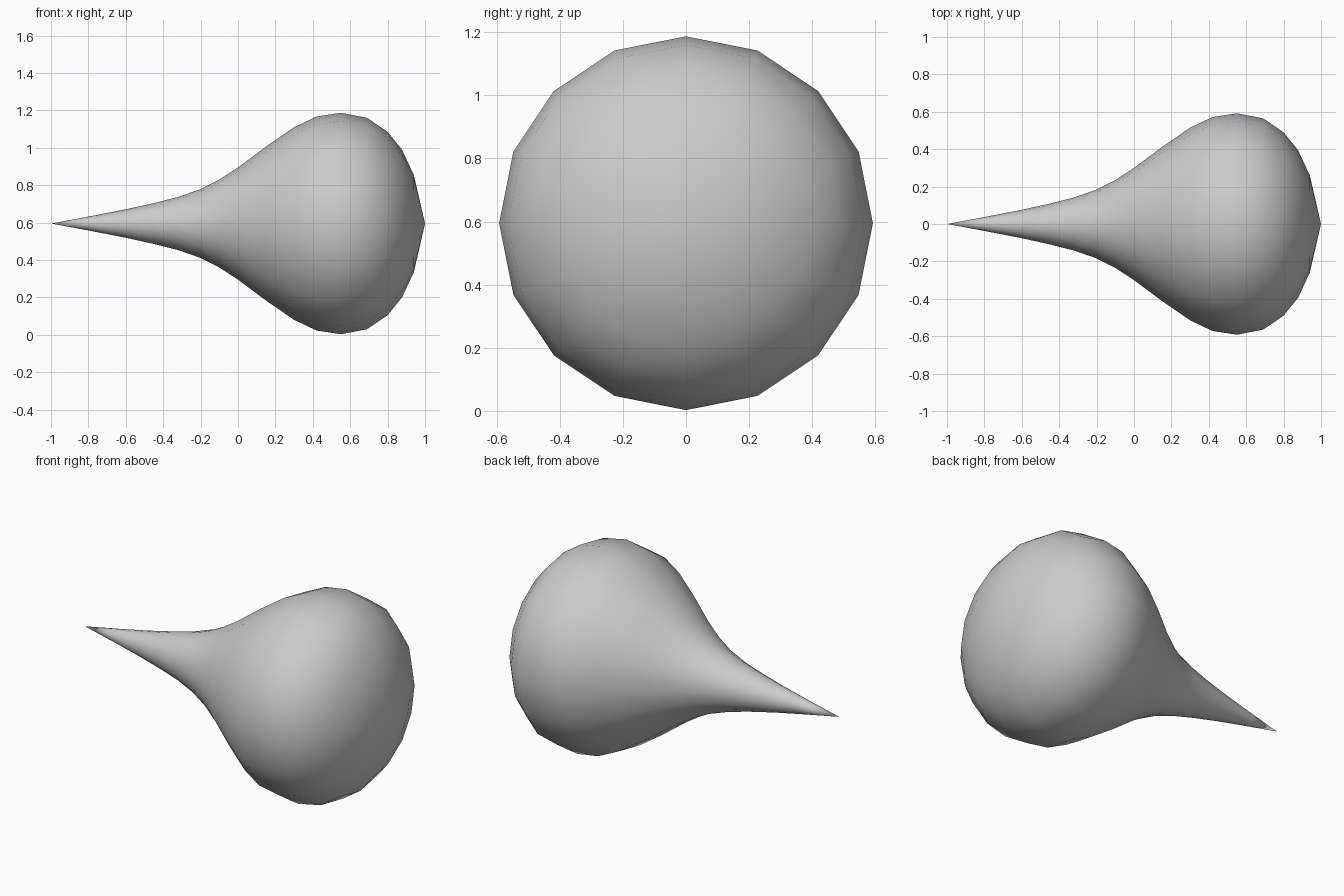
import bpy, bmesh
from math import sin, cos, pi

if "Cube" in bpy.data.objects:
    bpy.data.objects.remove(bpy.data.objects["Cube"])

SIDES = 16
# profile: (x along the axis, radius), blunt end to pointed end
PROFILE = [(0.94, 0.26), (0.877, 0.395), (0.80, 0.49), (0.69, 0.565), (0.55, 0.592),
           (0.42, 0.572), (0.30, 0.515), (0.15, 0.412), (0.0, 0.30), (-0.10, 0.235),
           (-0.20, 0.184), (-0.32, 0.142), (-0.45, 0.109), (-0.60, 0.076), (-0.80, 0.037)]

bm = bmesh.new()
rings = [[bm.verts.new((x, r * sin(2 * pi * i / SIDES), 0.595 + r * cos(2 * pi * i / SIDES)))
          for i in range(SIDES)] for x, r in PROFILE]
blunt_tip = bm.verts.new((1, 0, 0.595))
sharp_tip = bm.verts.new((-1, 0, 0.595))

# skin the rings and close both ends with fans
for i in range(SIDES):
    j = (i + 1) % SIDES
    for a, b in zip(rings, rings[1:]):
        bm.faces.new((a[i], a[j], b[j], b[i]))
    bm.faces.new((blunt_tip, rings[0][j], rings[0][i]))
    bm.faces.new((sharp_tip, rings[-1][i], rings[-1][j]))
bmesh.ops.recalc_face_normals(bm, faces=bm.faces)
for f in bm.faces:
    f.smooth = True

mesh = bpy.data.meshes.new("teardrop_body")
bm.to_mesh(mesh)
bm.free()
bpy.context.collection.objects.link(bpy.data.objects.new("teardrop_body", mesh))
